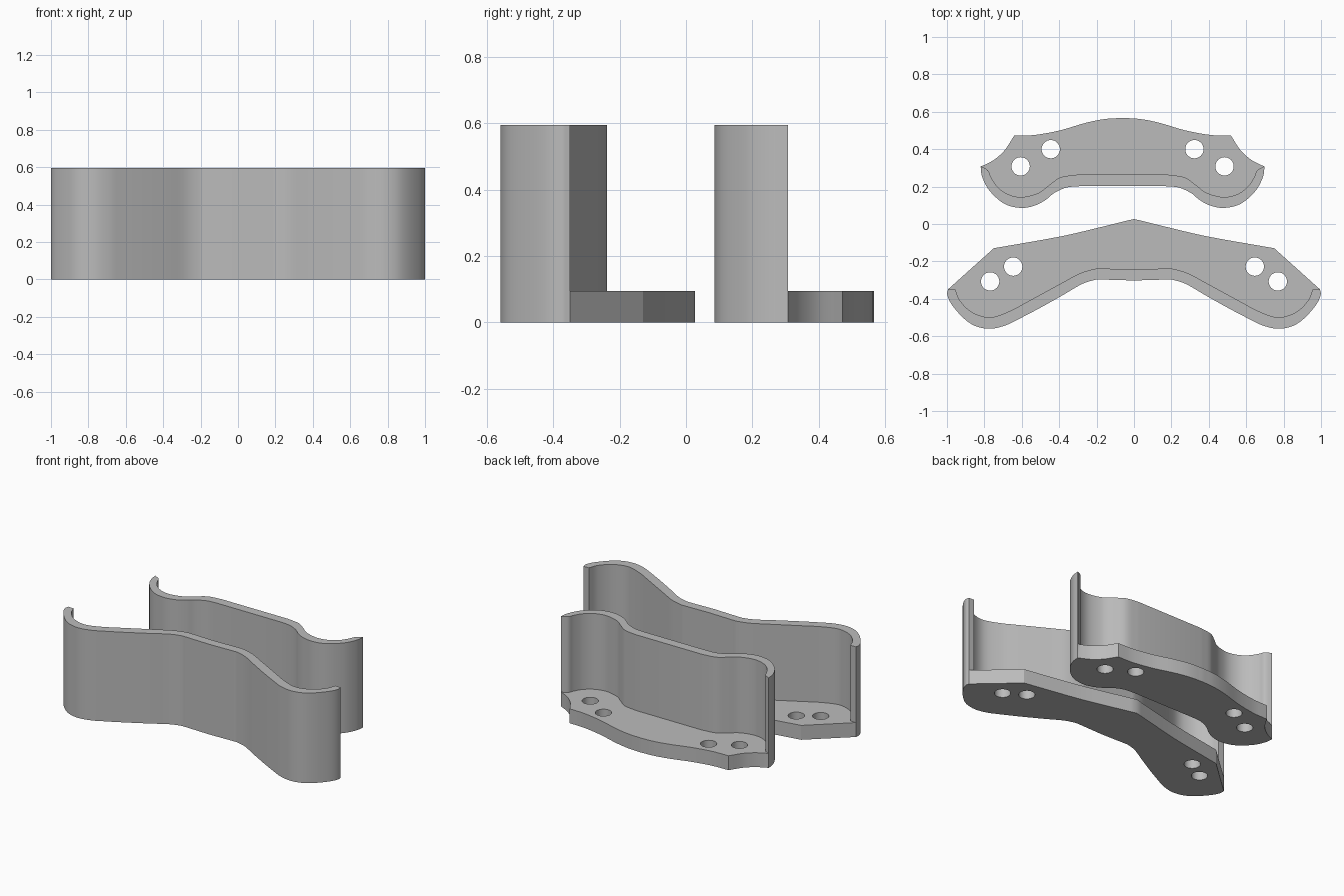
import bpy, bmesh, math
from mathutils import Vector

if "Cube" in bpy.data.objects:
    bpy.data.objects.remove(bpy.data.objects["Cube"])

HEIGHT, PLATE = 0.595, 0.095

grey = bpy.data.materials.new("grey plastic")
grey.diffuse_color = (0.5, 0.5, 0.5, 1)
grey.use_nodes = True
grey.node_tree.nodes["Principled BSDF"].inputs["Base Color"].default_value = grey.diffuse_color


def smooth(pts, steps=5):
    """Catmull-Rom curve through the points."""
    p = [Vector(q) for q in pts]
    p = [2 * p[0] - p[1]] + p + [2 * p[-1] - p[-2]]
    out = []
    for a, b, c, d in zip(p, p[1:], p[2:], p[3:]):
        for i in range(steps):
            t = i / steps
            out.append(0.5 * (2 * b + (c - a) * t + (2 * a - 5 * b + 4 * c - d) * t * t
                              + (3 * b - a - 3 * c + d) * t ** 3))
    return out + [p[-2]]


def mirrored(half):
    """Close a right-hand half outline with its mirror image."""
    half = [Vector(q) for q in half]
    return half + [Vector((-q.x, q.y)) for q in reversed(half) if abs(q.x) > 1e-5]


def prism(name, outline, z0, z1):
    bm = bmesh.new()
    base = bm.faces.new([bm.verts.new((q[0], q[1], z0)) for q in outline])
    top = bmesh.ops.extrude_face_region(bm, geom=[base])["geom"]
    bmesh.ops.translate(bm, vec=(0, 0, z1 - z0),
                        verts=[v for v in top if isinstance(v, bmesh.types.BMVert)])
    bmesh.ops.recalc_face_normals(bm, faces=bm.faces)
    me = bpy.data.meshes.new(name)
    bm.to_mesh(me)
    bm.free()
    me.materials.append(grey)
    ob = bpy.data.objects.new(name, me)
    bpy.context.collection.objects.link(ob)
    return ob


def cut(ob, cutter):
    bpy.context.view_layer.objects.active = ob
    m = ob.modifiers.new("cut", 'BOOLEAN')
    m.operation, m.solver, m.object = 'DIFFERENCE', 'EXACT', cutter
    bpy.ops.object.modifier_apply(modifier=m.name)
    bpy.data.objects.remove(cutter)


def bracket(name, outer, back, inner, pocket_end, holes, x):
    # full-height block, then the space behind the wall is cut down to the plate
    ob = prism(name, mirrored(outer + back), 0, HEIGHT)
    cut(ob, prism("pocket_cutter", mirrored(inner + pocket_end), PLATE, HEIGHT + 0.2))
    # screw holes
    for hx, hy in holes:
        for s in (-1, 1):
            ring = [(s * hx + 0.049 * math.cos(a * math.tau / 32),
                     hy + 0.049 * math.sin(a * math.tau / 32)) for a in range(32)]
            cut(ob, prism("hole_cutter", ring, -0.1, PLATE + 0.1))
    ob.location.x = x
    bpy.ops.object.select_all(action='DESELECT')
    ob.select_set(True)
    bpy.context.view_layer.objects.active = ob
    bpy.ops.object.shade_smooth_by_angle(angle=math.radians(30))


# wide bracket at the front
bracket(
    "front_bracket",
    [(0, -0.302)] + smooth([(0.17, -0.297), (0.21, -0.299), (0.28, -0.322), (0.38, -0.38),
                            (0.505, -0.45), (0.62, -0.51), (0.69, -0.543), (0.77, -0.56),
                            (0.85, -0.545), (0.915, -0.5), (0.975, -0.43), (0.998, -0.38),
                            (0.995, -0.35)]),
    [(0.75, -0.13)] + smooth([(0.74, -0.128), (0.4, -0.068), (0.2, -0.022), (0, 0.027)]),
    [(0, -0.243)] + smooth([(0.17, -0.238), (0.21, -0.24), (0.29, -0.264), (0.38, -0.312),
                            (0.56, -0.41), (0.665, -0.466), (0.77, -0.499), (0.865, -0.472),
                            (0.93, -0.41), (0.955, -0.35)]),
    [(1.2, -0.35), (1.2, 0.2), (0, 0.2)],
    [(0.769, -0.307), (0.646, -0.228)], 0)

# narrow bracket at the back
bracket(
    "back_bracket",
    [(0, 0.202)] + smooth([(0.23, 0.202), (0.3, 0.195), (0.365, 0.166), (0.41, 0.13),
                           (0.465, 0.1), (0.54, 0.086), (0.63, 0.107), (0.71, 0.176),
                           (0.75, 0.25), (0.759, 0.308)]),
    smooth([(0.74, 0.315), (0.685, 0.345), (0.63, 0.395), (0.58, 0.472)])
    + smooth([(0.575, 0.472), (0.47, 0.476), (0.337, 0.5), (0.2, 0.54), (0.096, 0.561),
              (0, 0.567)]),
    [(0, 0.264)] + smooth([(0.24, 0.264), (0.33, 0.25), (0.39, 0.21), (0.45, 0.166),
                           (0.54, 0.144), (0.615, 0.16), (0.67, 0.2), (0.703, 0.25),
                           (0.72, 0.287), (0.758, 0.3083)]),
    [(0.9, 0.32), (0.9, 0.8), (0, 0.8)],
    [(0.545, 0.308), (0.384, 0.4)], -0.061)
